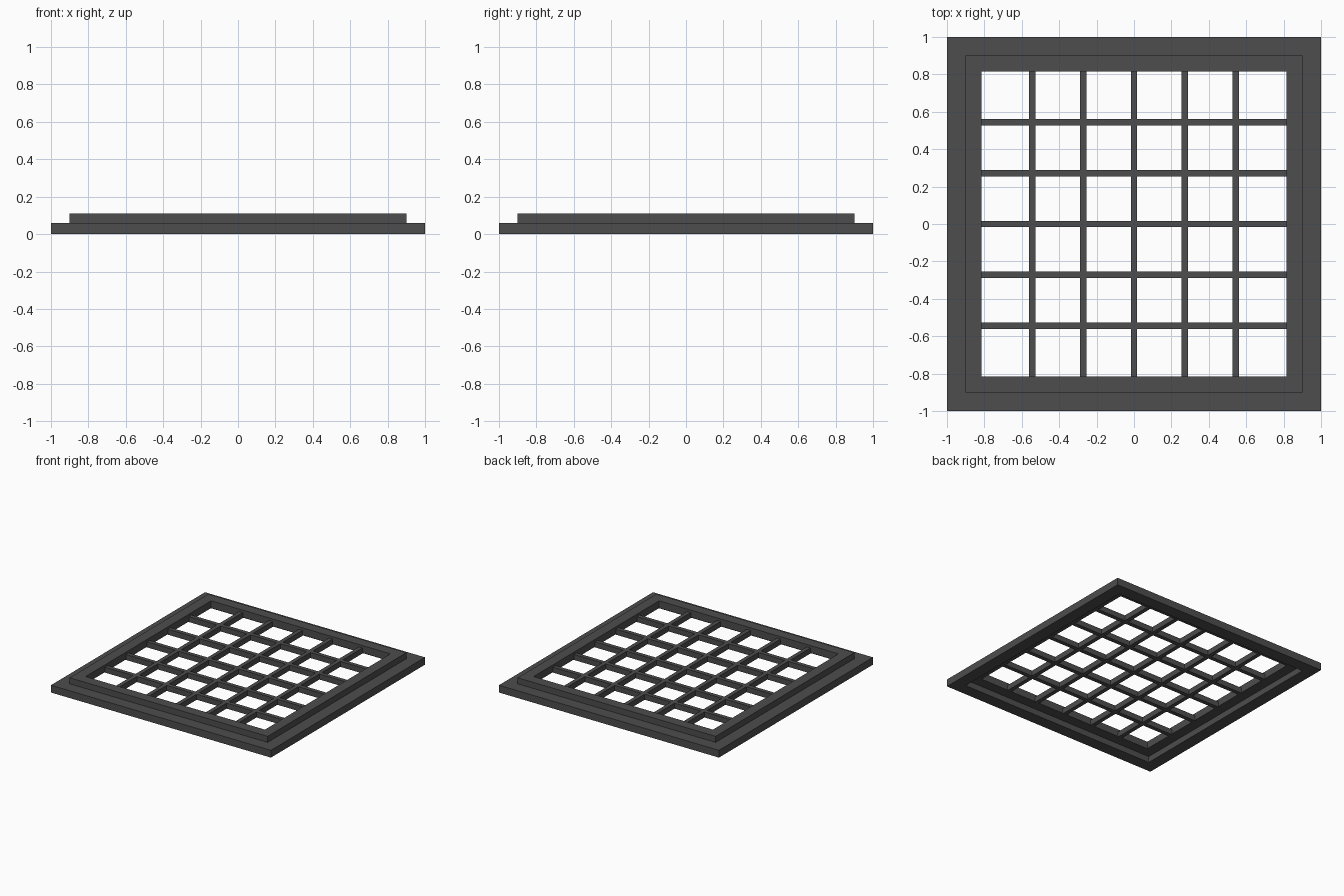
import bpy, bmesh

if "Cube" in bpy.data.objects:
    bpy.data.objects.remove(bpy.data.objects["Cube"])

def obj_from(bm, name):
    bmesh.ops.recalc_face_normals(bm, faces=bm.faces)
    me = bpy.data.meshes.new(name)
    bm.to_mesh(me)
    bm.free()
    ob = bpy.data.objects.new(name, me)
    bpy.context.collection.objects.link(ob)
    me.materials.append(iron)
    return ob

def square_ring(name, outer, inner, z0, z1):
    """Square frame swept from a rectangular section."""
    bm = bmesh.new()
    section = [(outer, z0), (outer, z1), (inner, z1), (inner, z0)]
    loops = [[bm.verts.new((sx * r, sy * r, z)) for sx, sy in
              ((-1, -1), (1, -1), (1, 1), (-1, 1))] for r, z in section]
    for i in range(4):
        a, b = loops[i], loops[(i + 1) % 4]
        for j in range(4):
            k = (j + 1) % 4
            bm.faces.new((a[j], a[k], b[k], b[j]))
    return obj_from(bm, name)

def bar(name, cx, cy, lx, ly, z0, z1):
    bm = bmesh.new()
    bmesh.ops.create_cube(bm, size=1)
    for v in bm.verts:
        v.co = (cx + v.co.x * lx, cy + v.co.y * ly,
                (z0 + z1) / 2 + v.co.z * (z1 - z0))
    return obj_from(bm, name)

iron = bpy.data.materials.new("dark_iron")
iron.diffuse_color = (0.075, 0.075, 0.075, 1)
iron.use_nodes = True
iron.node_tree.nodes["Principled BSDF"].inputs["Base Color"].default_value = iron.diffuse_color

# Base flange and raised inner frame
square_ring("outer_frame", 1.0, 0.9, 0.0, 0.06)
square_ring("inner_frame", 0.9, 0.815, 0.05, 0.11)

# Grid bars, five each way
HALF, STEP, WIDTH = 0.82, 0.272, 0.034
for i in range(-2, 3):
    p = i * STEP
    bar(f"long_bar_{i + 3}", p, 0, WIDTH, 2 * HALF, 0.045, 0.09)
    bar(f"cross_bar_{i + 3}", 0, p, 2 * HALF, WIDTH, 0.045, 0.09)
